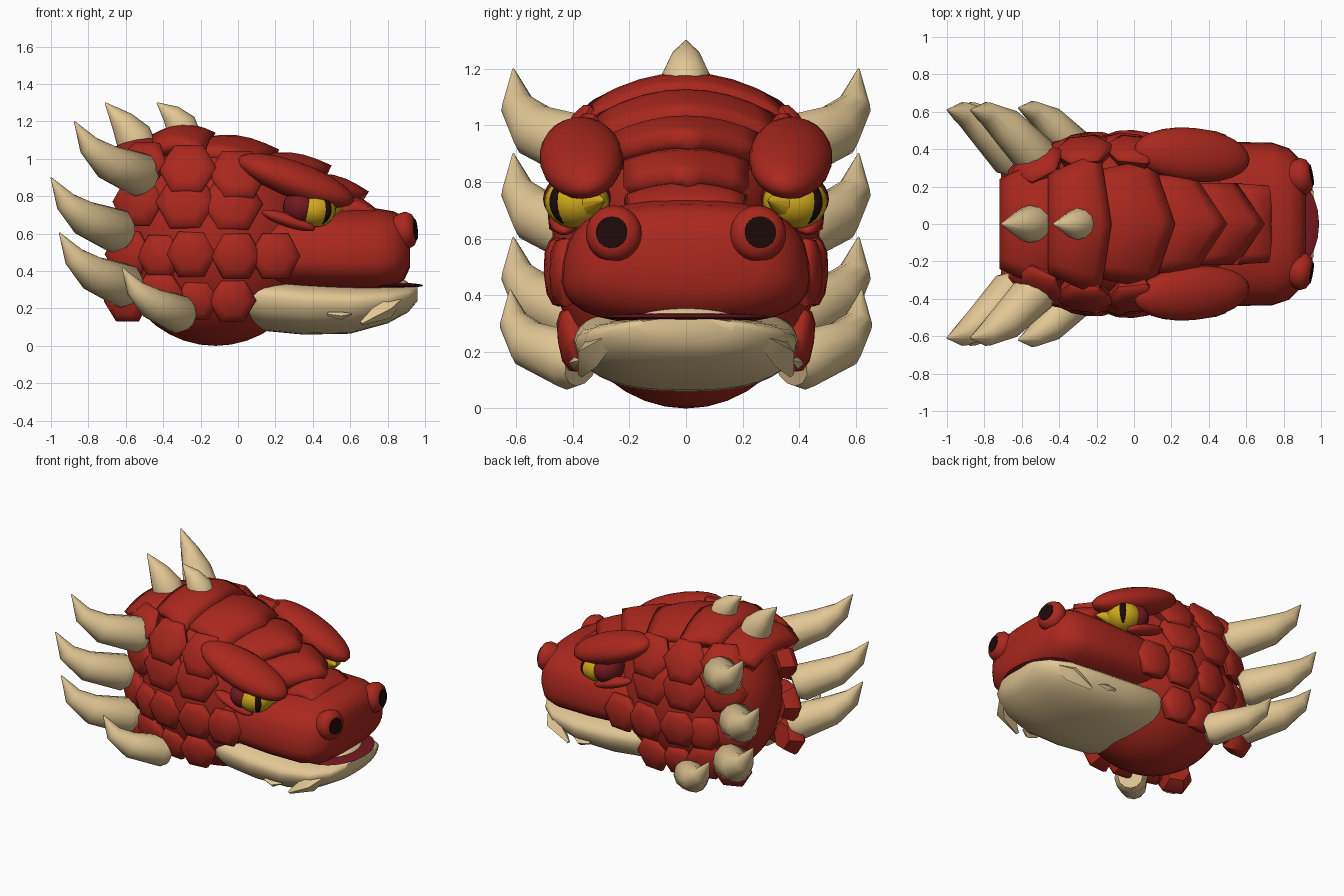
import bpy, bmesh, math
from mathutils import Vector, Euler

cube = bpy.data.objects.get("Cube")
if cube:
    bpy.data.objects.remove(cube, do_unlink=True)


def material(name, *rgb):
    m = bpy.data.materials.new(name)
    m.use_nodes = True
    m.diffuse_color = (*rgb, 1)
    m.node_tree.nodes["Principled BSDF"].inputs["Base Color"].default_value = (*rgb, 1)
    return m


RED = material("scale red", 0.40, 0.021, 0.013)
CREAM = material("horn cream", 0.76, 0.57, 0.30)
YELLOW = material("eye yellow", 0.64, 0.40, 0.012)
BLACK = material("pupil black", 0.012, 0.003, 0.003)
MAROON = material("lip maroon", 0.17, 0.010, 0.014)


def finish(bm, name, mat, angle=40):
    bmesh.ops.recalc_face_normals(bm, faces=bm.faces)
    mesh = bpy.data.meshes.new(name)
    bm.to_mesh(mesh)
    bm.free()
    ob = bpy.data.objects.new(name, mesh)
    bpy.context.collection.objects.link(ob)
    mesh.materials.append(mat)
    bpy.ops.object.select_all(action='DESELECT')
    ob.select_set(True)
    bpy.context.view_layer.objects.active = ob
    bpy.ops.object.shade_smooth_by_angle(angle=math.radians(angle))
    return ob


def loft(name, rings, mat, angle=40):
    """Skin a list of closed rings and cap both ends."""
    bm = bmesh.new()
    loops = [[bm.verts.new(p) for p in ring] for ring in rings]
    n = len(loops[0])
    for a, b in zip(loops, loops[1:]):
        for i in range(n):
            j = (i + 1) % n
            bm.faces.new((a[i], a[j], b[j], b[i]))
    bm.faces.new(loops[0])
    bm.faces.new(loops[-1])
    return finish(bm, name, mat, angle)


def body(name, sections, mat, power, taper=0, n=32):
    """Rounded-box sections along x: (x, half width, low z, high z), narrowing upward by taper."""
    def spow(v):
        return math.copysign(abs(v) ** (2 / power), v)
    rings = []
    for x, w, lo, hi in sections:
        ring = []
        for i in range(n):
            c, s = (spow(f(2 * math.pi * i / n)) for f in (math.cos, math.sin))
            ring.append((x, w * c * (1 - taper * s), (lo + hi) / 2 + (hi - lo) / 2 * s))
        rings.append(ring)
    return loft(name, rings, mat, 50)


def ball(name, loc, radii, mat, rot=(0, 0, 0), segments=24):
    bm = bmesh.new()
    bmesh.ops.create_uvsphere(bm, u_segments=segments, v_segments=segments // 2, radius=1)
    turn = Euler([math.radians(r) for r in rot]).to_matrix()
    for v in bm.verts:
        v.co = turn @ Vector([c * r for c, r in zip(v.co, radii)]) + Vector(loc)
    return finish(bm, name, mat, 60)


def disc_stack(name, loc, normal, profile, sides, mat, angle=40):
    """Stack of polygons (radius, height) set along a normal."""
    q = Vector(normal).to_track_quat('Z', 'Y')
    rings = []
    for r, h in profile:
        angles = [2 * math.pi * i / sides for i in range(sides)]
        rings.append([Vector(loc) + q @ Vector((r * math.cos(a), r * math.sin(a), h)) for a in angles])
    return loft(name, rings, mat, angle)


def horn(name, base, offsets, radii, mat=CREAM, sides=12):
    pts = [Vector(base)] + [Vector(base) + Vector(o) for o in offsets]
    rings = []
    for i, (p, r) in enumerate(zip(pts, radii)):
        q = (pts[min(i + 1, len(pts) - 1)] - pts[max(i - 1, 0)]).to_track_quat('Z', 'Y')
        rings.append([p + q @ Vector((r * math.cos(a), r * math.sin(a), 0))
                      for a in [2 * math.pi * k / sides for k in range(sides)]])
    return loft(name, rings, mat, 50)


def crown_plate(name, back, shoulder, tip, wb, ws, zb, zf, rows=6, cols=8):
    """Arched plate with a chevron front edge."""
    bm = bmesh.new()
    grid = []
    for i in range(rows + 1):
        t = i / rows
        row = []
        for j in range(cols + 1):
            s = 2 * j / cols - 1
            front = tip - (tip - shoulder) * abs(s)
            y = s * (wb + (ws - wb) * t)
            z = zb + (zf - zb) * t + 0.052 * math.sin(math.pi * t) - 0.9 * y * y
            row.append(bm.verts.new((back + (front - back) * t, y, z)))
        grid.append(row)
    for a, b in zip(grid, grid[1:]):
        for j in range(cols):
            bm.faces.new((a[j], b[j], b[j + 1], a[j + 1]))
    ob = finish(bm, name, RED)
    if ob.data.polygons[0].normal.z < 0:
        ob.data.flip_normals()
    solid = ob.modifiers.new("thickness", 'SOLIDIFY')
    solid.thickness = 0.08
    solid.offset = -1


# Skull, forehead, snout and jaw
ball("skull", (-0.12, 0, 0.56), (0.54, 0.475, 0.56), RED, segments=40)
body("forehead", [(-0.1, 0.36, 0.4, 1.05), (0.15, 0.33, 0.4, 0.97), (0.35, 0.28, 0.4, 0.87),
                  (0.55, 0.22, 0.4, 0.77), (0.72, 0.18, 0.4, 0.70)], RED, 2.4)
body("snout", [(0.0, 0.40, 0.34, 0.70), (0.25, 0.43, 0.31, 0.73), (0.5, 0.435, 0.295, 0.735),
               (0.74, 0.43, 0.295, 0.735), (0.83, 0.40, 0.31, 0.72), (0.89, 0.34, 0.355, 0.69),
               (0.92, 0.27, 0.42, 0.62)], RED, 2.8, 0.08)
body("lower_jaw", [(0.02, 0.33, 0.12, 0.36), (0.14, 0.375, 0.08, 0.36), (0.35, 0.385, 0.06, 0.34),
                   (0.6, 0.38, 0.065, 0.325), (0.8, 0.345, 0.12, 0.32), (0.91, 0.265, 0.18, 0.32),
                   (0.96, 0.17, 0.24, 0.318)], CREAM, 2.6, -0.15)
ball("lower_lip", (0.77, 0, 0.323), (0.22, 0.29, 0.017), MAROON)
ball("mouth_mound", (0.79, 0, 0.31), (0.135, 0.20, 0.062), CREAM)

# Crown plates: back, shoulder, tip, back width, shoulder width, back z, front z
plates = [(-0.72, -0.42, -0.34, 0.24, 0.38, 1.03, 1.09), (-0.46, -0.18, -0.12, 0.27, 0.39, 1.13, 1.14),
          (-0.24, 0.10, 0.22, 0.28, 0.35, 1.10, 1.05), (0.06, 0.32, 0.50, 0.26, 0.27, 1.00, 0.965),
          (0.32, 0.55, 0.70, 0.22, 0.22, 0.90, 0.825), (0.52, 0.77, 0.75, 0.22, 0.20, 0.77, 0.72)]
for i, p in enumerate(plates):
    crown_plate(f"crown_plate_{i + 1}", *p)

# Crest horns on the centre line
for name, base, s in (("rear_crest_horn", (-0.53, 0, 1.05), 1), ("front_crest_horn", (-0.28, 0, 1.11), 0.85)):
    horn(name, base, [(-0.03 * s, 0, 0.07), (-0.09 * s, 0, 0.15 * s), (-0.18 * s, 0, 1.3 - base[2])],
         [0.10 * s, 0.10 * s, 0.065 * s, 0.003])

# Cheek scales: x, y, z, radius, normal
scales = [(-0.28, 0.43, 0.77, 0.165, (-0.1, 1, 0.2)), (-0.03, 0.43, 0.76, 0.165, (0.1, 1, 0.25)),
          (-0.27, 0.40, 0.95, 0.16, (-0.1, 1, 0.5)), (0.00, 0.40, 0.92, 0.16, (0.1, 1, 0.5)),
          (-0.54, 0.34, 0.77, 0.15, (-0.5, 1, 0.1)), (-0.59, 0.32, 0.49, 0.14, (-0.5, 1, 0)),
          (-0.42, 0.40, 0.48, 0.13, (-0.3, 1, 0)), (-0.25, 0.45, 0.49, 0.14, (-0.1, 1, -0.05)),
          (-0.01, 0.46, 0.48, 0.14, (0.05, 1, -0.05)), (0.20, 0.44, 0.48, 0.14, (0.1, 1, 0)),
          (-0.42, 0.38, 0.27, 0.14, (-0.3, 1, -0.2)), (-0.22, 0.40, 0.24, 0.12, (-0.1, 1, -0.2)),
          (-0.03, 0.41, 0.24, 0.13, (0.1, 1, -0.15)), (-0.60, 0.34, 0.24, 0.13, (-0.4, 1, -0.2)),
          (-0.52, 0.33, 0.98, 0.15, (-0.5, 1, 0.8))]
horns = [("upper_horn", (-0.49, 0.325, 0.90), 1), ("middle_horn", (-0.615, 0.325, 0.60), 1),
         ("low_horn", (-0.57, 0.325, 0.305), 1), ("jaw_horn", (-0.28, 0.37, 0.155), 0.88)]
sweep = [(-0.035, 0.035, 0.015), (-0.20, 0.205, 0.08), (-0.305, 0.27, 0.17), (-0.385, 0.285, 0.30)]

for side, label in ((1, "left"), (-1, "right")):
    def at(x, y, z):
        return (x, y * side, z)

    for i, (x, y, z, r, nrm) in enumerate(scales):
        disc_stack(f"{label}_cheek_scale_{i + 1}", at(x, y, z), at(*nrm),
                   [(r * 0.7, -0.09), (r, -0.01), (r * 0.93, 0.014), (r * 0.6, 0.034), (r * 0.05, 0.042)],
                   6, RED, 45)
    for name, base, s in horns:
        horn(f"{label}_{name}", at(*base), [at(*[c * s for c in o]) for o in sweep],
             [0.09 * s, 0.12 * s, 0.097 * s, 0.06 * s, 0.003])

    # Brow, eye and lids
    ball(f"{label}_brow", at(0.31, 0.37, 0.885), (0.33, 0.147, 0.095), RED, (-12 * side, 20, -5 * side))
    ball(f"{label}_eye_socket", at(0.335, 0.385, 0.74), (0.095, 0.12, 0.095), MAROON)
    ball(f"{label}_eye", at(0.41, 0.385, 0.73), (0.115, 0.115, 0.095), YELLOW)
    horn(f"{label}_eye_corner", at(0.44, 0.37, 0.725), [at(0.12, -0.08, 0.01)], [0.08, 0.004], YELLOW)
    ball(f"{label}_pupil", at(0.41, 0.385, 0.73), (0.055, 0.122, 0.092), BLACK, (0, 0, -42 * side), 40)
    ball(f"{label}_lower_lid", at(0.27, 0.43, 0.67), (0.15, 0.055, 0.036), RED, (0, 18, 0))

    # Nostril ring and hole
    facing = at(1, 0.18, 0.1)
    disc_stack(f"{label}_nostril", at(0.875, 0.25, 0.615), facing,
               [(0.07, -0.05), (0.095, 0.0), (0.10, 0.03), (0.085, 0.06), (0.057, 0.075)], 24, RED, 60)
    disc_stack(f"{label}_nostril_hole", at(0.875, 0.25, 0.615), facing,
               [(0.057, 0.07), (0.056, 0.078)], 24, BLACK)

    # Tusks on the jaw
    horn(f"{label}_front_tusk", at(0.66, 0.37, 0.12), [at(0.13, -0.04, 0.08), at(0.24, -0.14, 0.16)],
         [0.012, 0.06, 0.012], sides=4)
    horn(f"{label}_rear_tusk", at(0.48, 0.385, 0.17), [at(0.07, 0.01, -0.01), at(0.13, -0.01, 0.0)],
         [0.01, 0.022, 0.003], sides=4)
